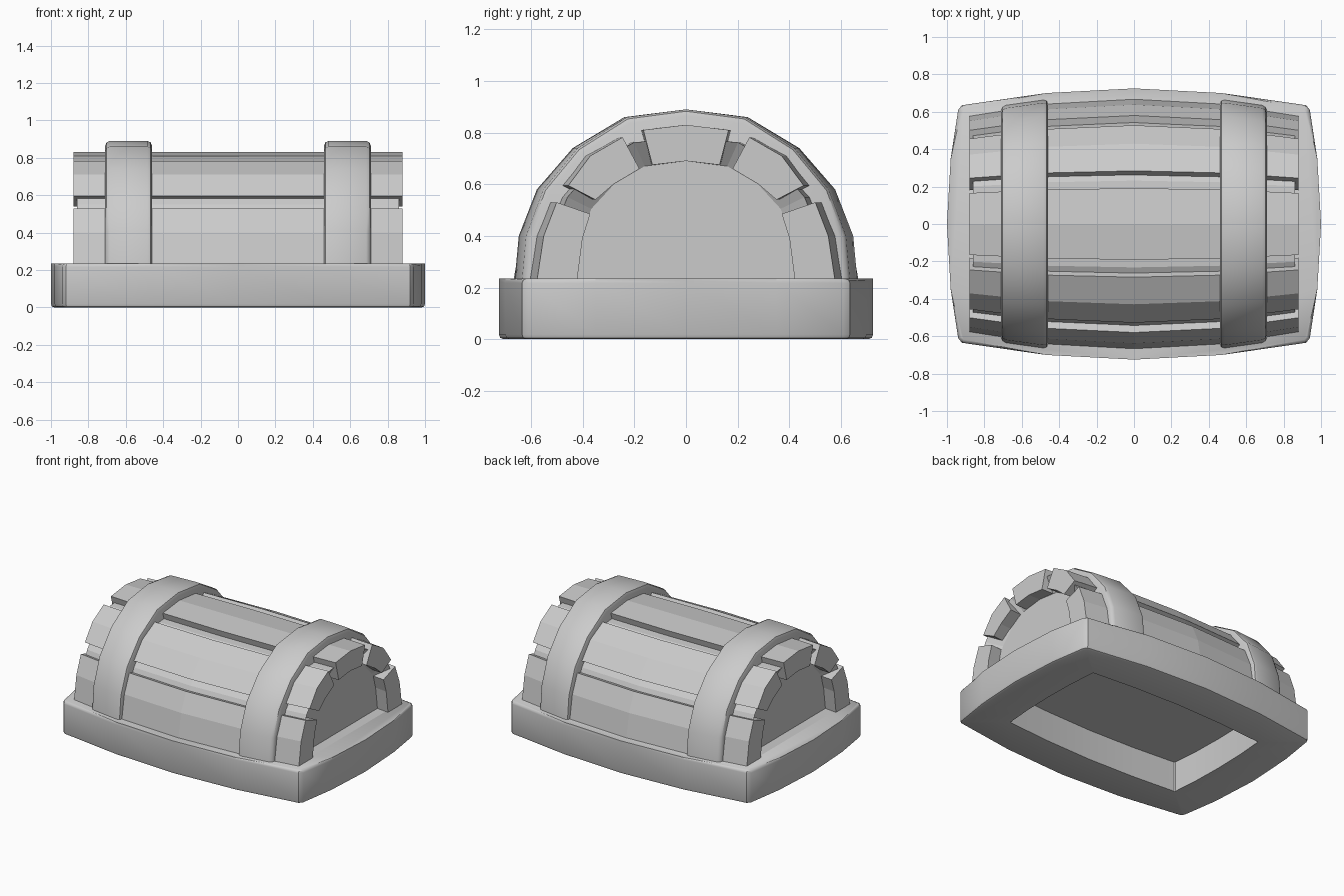
import bpy, bmesh, math

cube = bpy.data.objects.get("Cube")
if cube:
    bpy.data.objects.remove(cube, do_unlink=True)

grey = bpy.data.materials.new("plain_grey")
grey.use_nodes = True
colour = (0.6, 0.6, 0.6, 1)
grey.diffuse_color = colour
grey.node_tree.nodes["Principled BSDF"].inputs["Base Color"].default_value = colour


def swell(x):
    """Sideways barrel bulge, widest at the middle."""
    return 1.16 * (1 - 0.176 * x * x)


def mirrored(half):
    """Turn a half profile running from the crown down into a full arch."""
    return [(-y, z) for y, z in reversed(half) if y > 0] + half


def finish(name, bm, smooth=None):
    bmesh.ops.recalc_face_normals(bm, faces=bm.faces[:])
    mesh = bpy.data.meshes.new(name)
    bm.to_mesh(mesh)
    bm.free()
    mesh.materials.append(grey)
    obj = bpy.data.objects.new(name, mesh)
    bpy.context.collection.objects.link(obj)
    if smooth:
        bpy.ops.object.select_all(action='DESELECT')
        obj.select_set(True)
        bpy.context.view_layer.objects.active = obj
        bpy.ops.object.shade_smooth_by_angle(angle=math.radians(smooth))
    return obj


def loft(sections):
    """Skin closed (y, z) sections placed along x, following the bulge."""
    bm = bmesh.new()
    rings = [[bm.verts.new((x, y * swell(x), z)) for y, z in pts]
             for x, pts in sections]
    for a, b in zip(rings, rings[1:]):
        for i in range(len(a)):
            j = (i + 1) % len(a)
            bm.faces.new((a[i], a[j], b[j], b[i]))
    bm.faces.new(rings[0])
    bm.faces.new(rings[-1])
    return bm, rings


def bevel_loops(bm, loops, closed, width):
    edges = []
    for loop in loops:
        pairs = zip(loop, loop[1:] + loop[:1] if closed else loop[1:])
        edges += [bm.edges.get(p) for p in pairs]
    bmesh.ops.bevel(bm, geom=edges, offset=width, segments=2, profile=0.5,
                    affect='EDGES', clamp_overlap=True)


BASE_TOP = 0.235
STATIONS = [-0.47, 0, 0.47]

# Inner body: groove floors between boards and the dished end panels
floor = mirrored([(0, .78), (.2, .762), (.35, .675), (.455, .55), (.52, .39), (.54, BASE_TOP)])
panel = mirrored([(0, .69), (.155, .67), (.27, .6), (.355, .505), (.4, .39), (.42, BASE_TOP)])
bm, _ = loft([(-.79, panel), (-.86, floor)] + [(x, floor) for x in STATIONS]
             + [(.86, floor), (.79, panel)])
finish("inner_body", bm)

# Curved boards
crown = [(-.165, .81), (0, .83), (.165, .81), (.13, .675), (0, .69), (-.13, .675)]
shoulder = [(.245, .782), (.37, .71), (.455, .595), (.35, .54), (.28, .6), (.18, .66)]
side = [(.5, .53), (.55, .4), (.575, BASE_TOP), (.42, BASE_TOP), (.4, .39), (.37, .485)]
boards = {"crown_board": crown}
for label, pts in (("shoulder", shoulder), ("side", side)):
    boards["back_%s_board" % label] = pts
    boards["front_%s_board" % label] = [(-y, z) for y, z in pts]
for name, pts in boards.items():
    bm, _ = loft([(x, pts) for x in [-.88] + STATIONS + [.88]])
    finish(name, bm)

# Two straps over the boards
arch = mirrored([(0, .89), (.215, .86), (.395, .74), (.52, .58), (.583, .4), (.597, BASE_TOP)])
for name, sign in (("left_strap", 1), ("right_strap", -1)):
    bm, rings = loft([(sign * x, arch) for x in (.46, .71)])
    bevel_loops(bm, rings, False, 0.025)
    finish(name, bm, 40)

# Bowed base frame, hollow underneath
def outline(quarter):
    """Mirror a quarter outline, from the +x axis to the +y axis, all round."""
    half = quarter + [(-x, y) for x, y in reversed(quarter[:-1])]
    return half + [(x, -y) for x, y in reversed(half[1:-1])]

outer = outline([(1, 0), (.98, .35), (.94, .61), (.92, .635), (.47, .7), (0, .725)])
inner = outline([(.71, 0), (.705, .22), (.69, .41), (.685, .415), (.35, .44), (0, .45)])
bm = bmesh.new()
loops = [[bm.verts.new((x, y, z)) for x, y in pts]
         for pts, z in ((outer, BASE_TOP), (outer, 0), (inner, 0), (inner, .215))]
for a, b in zip(loops, loops[1:]):
    for i in range(len(a)):
        j = (i + 1) % len(a)
        bm.faces.new((a[i], a[j], b[j], b[i]))
bm.faces.new(loops[0])
bm.faces.new(loops[-1])
bevel_loops(bm, loops[:2], True, 0.018)
finish("base_frame", bm, 35)
